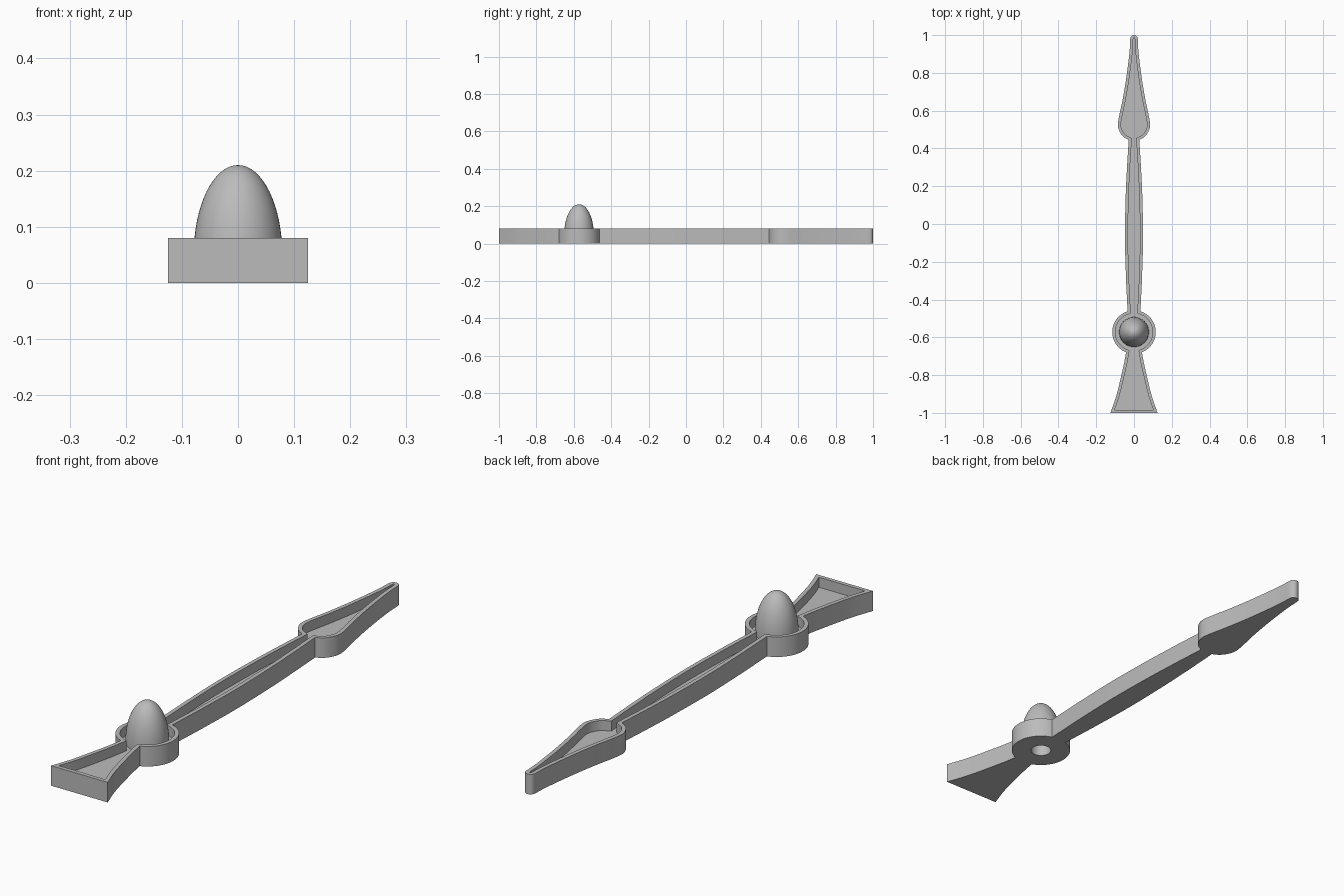
import bpy, bmesh, math
from mathutils import Vector
from mathutils.geometry import interpolate_bezier

cube = bpy.data.objects.get("Cube")
if cube:
    bpy.data.objects.remove(cube)

HEIGHT, FLOOR, RIM = 0.08, 0.04, 0.016
HUB_Y, HUB_R, BORE_R = -0.572, 0.115, 0.039

grey = bpy.data.materials.new("plain grey")
grey.use_nodes = True
grey.diffuse_color = (0.5, 0.5, 0.5, 1)
grey.node_tree.nodes["Principled BSDF"].inputs["Base Color"].default_value = (0.5, 0.5, 0.5, 1)


def make_object(name, bm):
    bmesh.ops.recalc_face_normals(bm, faces=bm.faces[:])
    mesh = bpy.data.meshes.new(name)
    bm.to_mesh(mesh)
    bm.free()
    mesh.materials.append(grey)
    obj = bpy.data.objects.new(name, mesh)
    bpy.context.collection.objects.link(obj)
    return obj


def shade(obj):
    bpy.ops.object.select_all(action='DESELECT')
    obj.select_set(True)
    bpy.context.view_layer.objects.active = obj
    bpy.ops.object.shade_smooth_by_angle(angle=math.radians(35))


def smooth_path(points, steps=4):
    """Curve passing through every point."""
    p = [Vector(q) for q in points]
    p = [2 * p[0] - p[1]] + p + [2 * p[-1] - p[-2]]
    out = []
    for a, b, c, d in zip(p, p[1:], p[2:], p[3:]):
        seg = interpolate_bezier(b, b + (c - a) / 6, c - (d - b) / 6, c, steps + 1)
        out += [(v[0], v[1]) for v in seg[:-1]]
    return out + [tuple(points[-1])]


def arc(cy, r, start, end, n):
    angles = [start + (end - start) * i / n for i in range(n + 1)]
    return [(r * math.cos(a), cy + r * math.sin(a)) for a in angles]


def lathe(name, profile, steps=48):
    bm = bmesh.new()
    verts = [bm.verts.new((r, HUB_Y, z)) for r, z in profile]
    edges = [bm.edges.new(pair) for pair in zip(verts, verts[1:])]
    bmesh.ops.spin(bm, geom=verts + edges, cent=(0, HUB_Y, 0), axis=(0, 0, 1),
                   angle=math.tau, steps=steps)
    bmesh.ops.remove_doubles(bm, verts=bm.verts[:], dist=1e-5)
    return make_object(name, bm)


# Half outline, from flared tail through hub and shaft to the spear tip
tail = smooth_path([(0.125, -1), (0.094, -0.91), (0.069, -0.81), (0.051, -0.73)])
hub = arc(HUB_Y, HUB_R, -math.acos(0.042 / HUB_R), math.acos(0.034 / HUB_R), 22)
shaft = smooth_path([(0.042, -0.3), (0.048, -0.08), (0.044, 0.15), (0.036, 0.32)])
spear = smooth_path([(0.028, 0.445), (0.058, 0.463), (0.08, 0.498), (0.085, 0.53),
                     (0.077, 0.58), (0.062, 0.65), (0.046, 0.74), (0.032, 0.84),
                     (0.023, 0.92), (0.02, 0.98)])
tip = arc(0.98, 0.02, 0, math.pi / 2, 4)[1:]
half = tail + hub + shaft + spear + tip
outline = half + [(-x, y) for x, y in reversed(half[:-1])]

# Body: flat slab with a raised rim around a recessed floor
bm = bmesh.new()
base = bm.faces.new([bm.verts.new((x, y, 0)) for x, y in outline])
ext = bmesh.ops.extrude_face_region(bm, geom=[base], use_keep_orig=True)
bmesh.ops.translate(bm, vec=(0, 0, HEIGHT),
                    verts=[g for g in ext["geom"] if isinstance(g, bmesh.types.BMVert)])
top = next(g for g in ext["geom"] if isinstance(g, bmesh.types.BMFace))
bmesh.ops.recalc_face_normals(bm, faces=bm.faces[:])
bmesh.ops.inset_region(bm, faces=[top], thickness=RIM, use_even_offset=True, use_boundary=True)
ext = bmesh.ops.extrude_face_region(bm, geom=[top])
bmesh.ops.translate(bm, vec=(0, 0, FLOOR - HEIGHT),
                    verts=[g for g in ext["geom"] if isinstance(g, bmesh.types.BMVert)])
if top.is_valid:
    bmesh.ops.delete(bm, geom=[top], context='FACES_ONLY')
body = make_object("hand_body", bm)

# Bore through the underside of the hub
cutter = lathe("bore_cutter", [(0, -0.05), (BORE_R, -0.05), (BORE_R, 0.06), (0, 0.06)])
cutter.hide_render = True
drill = body.modifiers.new("bore", 'BOOLEAN')
drill.operation, drill.solver, drill.object = 'DIFFERENCE', 'EXACT', cutter
bpy.context.view_layer.objects.active = body
bpy.ops.object.modifier_apply(modifier=drill.name)
bpy.data.objects.remove(cutter)
shade(body)

# Domed cap over the hub, hollowed to continue the bore
dome = [(0.079 * math.cos(a), 0.05 + 0.16 * math.sin(a))
        for a in [math.pi / 2 * i / 16 for i in range(16)]]
cap = lathe("hub_cap", [(0, 0.11), (BORE_R, 0.11), (BORE_R, FLOOR), (0.079, FLOOR)]
            + dome + [(0, 0.21)])
shade(cap)
